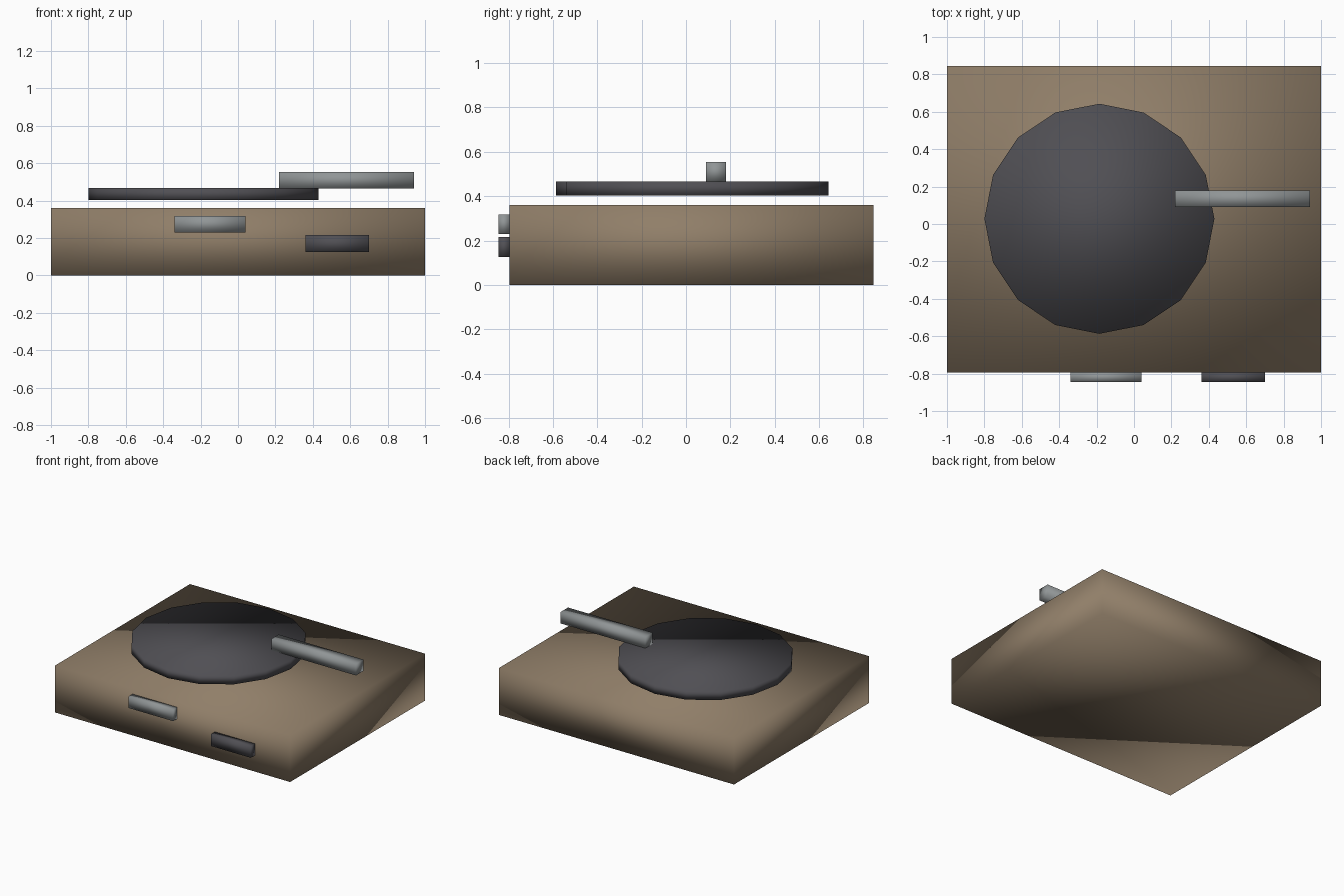
import bpy

cube = bpy.data.objects.get("Cube")
if cube:
    bpy.data.objects.remove(cube, do_unlink=True)


def material(name, color):
    mat = bpy.data.materials.new(name)
    mat.use_nodes = True
    mat.diffuse_color = (*color, 1)
    mat.node_tree.nodes["Principled BSDF"].inputs["Base Color"].default_value = (*color, 1)
    return mat


def finish(name, mat):
    """Name the new part, apply its scale, colour it and shade it smooth."""
    obj = bpy.context.object
    obj.name = obj.data.name = name
    bpy.ops.object.transform_apply(location=False, rotation=False, scale=True)
    obj.data.materials.append(mat)
    bpy.ops.object.shade_smooth()
    return obj


def box(name, low, high, mat):
    center = [(a + b) / 2 for a, b in zip(low, high)]
    bpy.ops.mesh.primitive_cube_add(size=1, location=center)
    bpy.context.object.scale = [b - a for a, b in zip(low, high)]
    return finish(name, mat)


brown = material("warm brown", (0.28, 0.21, 0.14))
charcoal = material("charcoal", (0.08, 0.078, 0.088))
grey = material("metal grey", (0.28, 0.30, 0.305))

# Cabinet
FRONT, BACK = -0.795, 0.845
box("cabinet", (-1, FRONT, 0), (1, BACK, 0.36), brown)

# Platter, raised above the cabinet
bpy.ops.mesh.primitive_cylinder_add(vertices=16, radius=0.615, depth=0.065,
                                    location=(-0.185, 0.028, 0.4345))
finish("platter", charcoal)

# Arm resting on the platter
box("arm", (0.22, 0.09, 0.465), (0.94, 0.18, 0.553), grey)

# Front controls
box("light_control", (-0.34, -BACK, 0.23), (0.04, FRONT, 0.318), grey)
box("dark_control", (0.36, -BACK, 0.125), (0.70, FRONT, 0.215), charcoal)
